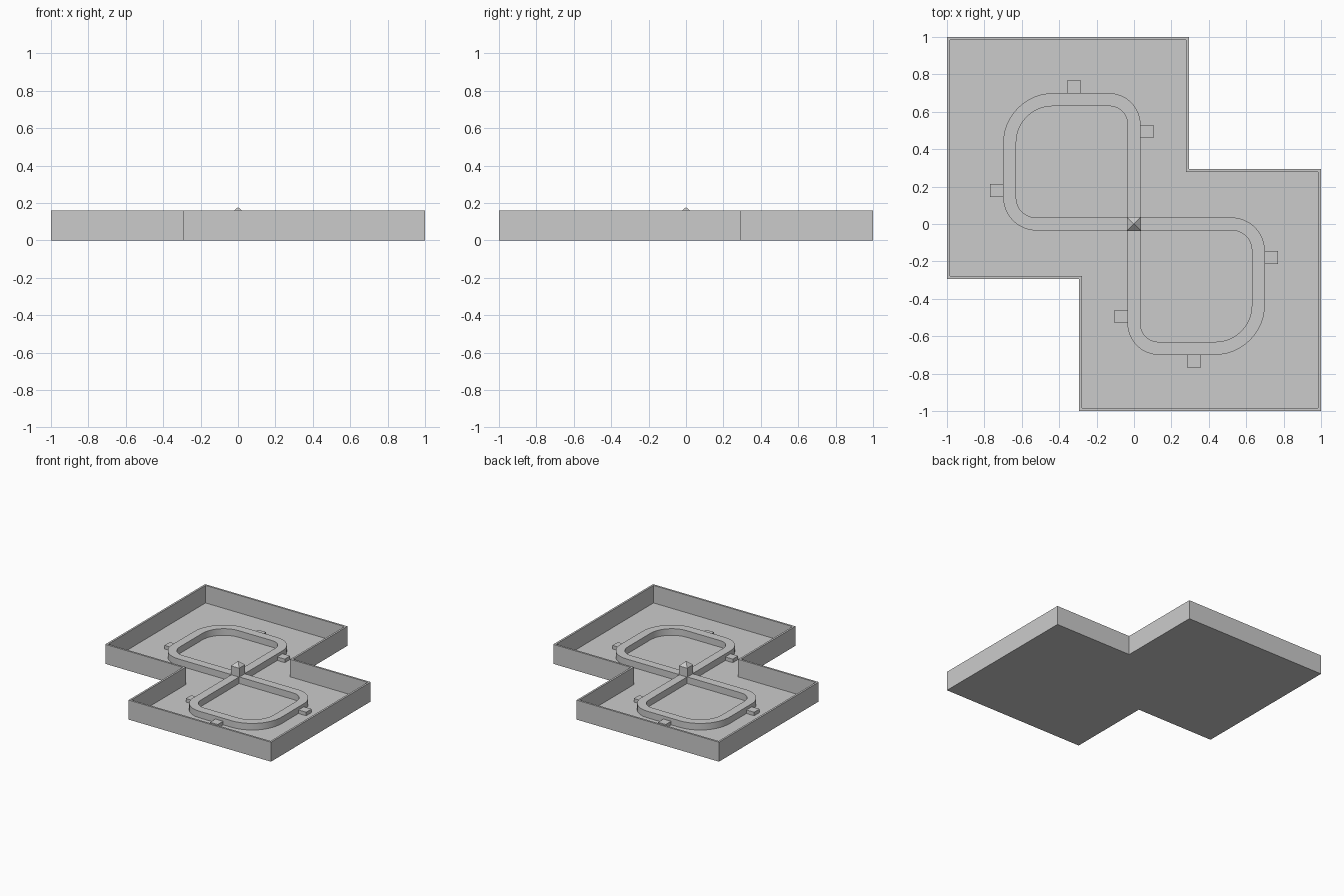
import bpy
import bmesh
from math import sin, cos, pi, radians

cube = bpy.data.objects.get("Cube")
if cube:
    bpy.data.objects.remove(cube, do_unlink=True)

WALL = 0.016      # shell thickness
RIM = 0.16        # tray height
EDGE = 0.295      # where the two overlapping squares step
TRACK_TOP = 0.07
TAB_TOP = 0.045
HALF = 0.035      # half the track width

grey = bpy.data.materials.new("plain_grey")
grey.use_nodes = True
colour = (0.6, 0.6, 0.6, 1)
grey.diffuse_color = colour
grey.node_tree.nodes["Principled BSDF"].inputs["Base Color"].default_value = colour


def finish(name, bm, smooth=False):
    bmesh.ops.recalc_face_normals(bm, faces=bm.faces)
    mesh = bpy.data.meshes.new(name)
    bm.to_mesh(mesh)
    bm.free()
    mesh.materials.append(grey)
    obj = bpy.data.objects.new(name, mesh)
    bpy.context.collection.objects.link(obj)
    if smooth:
        bpy.ops.object.select_all(action="DESELECT")
        obj.select_set(True)
        bpy.context.view_layer.objects.active = obj
        bpy.ops.object.shade_smooth_by_angle(angle=radians(30))
    return obj


def extrude_up(bm, faces, height):
    """Give flat faces a thickness along z and return the top faces."""
    out = bmesh.ops.extrude_face_region(bm, geom=faces, use_keep_orig=True)["geom"]
    moved = [v for v in out if isinstance(v, bmesh.types.BMVert)]
    bmesh.ops.translate(bm, verts=moved, vec=(0, 0, height))
    return [f for f in out if isinstance(f, bmesh.types.BMFace)]


def stepped_outline(inset):
    """Outline of two squares overlapping on a diagonal."""
    a, b = 1 - inset, EDGE - inset
    half = [(-b, -a), (a, -a), (a, b), (b, b)]
    return half + [(-x, -y) for x, y in half]


# Tray: floor plate, outer walls, narrow rim, inner walls
bm = bmesh.new()
rings = []
for inset, z in ((0, 0), (0, RIM), (WALL, RIM), (WALL, WALL)):
    rings.append([bm.verts.new((x, y, z)) for x, y in stepped_outline(inset)])
bm.faces.new(rings[0])
bm.faces.new(rings[-1])
for low, high in zip(rings, rings[1:]):
    for i in range(len(low)):
        j = (i + 1) % len(low)
        bm.faces.new((low[i], low[j], high[j], high[i]))
finish("tray", bm)


def rounded_loop(left, right, bottom, top, trim, steps=12):
    """Loop with three rounded corners and a square one at the crossing."""
    corners = ((right, top, 0.17, 0), (left, top, 0.27, 1), (left, bottom, 0.18, 2))
    pts = []
    for x, y, radius, quarter in corners:
        r = radius - trim
        cx = x - r if x == right else x + r
        cy = y - r if y == top else y + r
        for i in range(steps + 1):
            a = (quarter + i / steps) * pi / 2
            pts.append((cx + r * cos(a), cy + r * sin(a)))
    return pts + [(right, bottom)]


def make_track(name, sign):
    bm = bmesh.new()
    outer = rounded_loop(-0.7, HALF, -HALF, 0.7, 0)
    inner = rounded_loop(-0.63, -HALF, HALF, 0.63, 0.075)
    o = [bm.verts.new((sign * x, sign * y, WALL)) for x, y in outer]
    n = [bm.verts.new((sign * x, sign * y, WALL)) for x, y in inner]
    faces = []
    for i in range(len(o)):
        j = (i + 1) % len(o)
        faces.append(bm.faces.new((o[i], o[j], n[j], n[i])))
    extrude_up(bm, faces, TRACK_TOP - WALL)
    finish(name, bm, smooth=True)


def make_tab(name, x, y):
    bm = bmesh.new()
    corners = ((-HALF, -HALF), (HALF, -HALF), (HALF, HALF), (-HALF, HALF))
    base = bm.faces.new([bm.verts.new((x + dx, y + dy, WALL)) for dx, dy in corners])
    extrude_up(bm, [base], TAB_TOP - WALL)
    finish(name, bm)


# Two looped tracks, each with three tabs on its outer edge
for label, sign in (("back", 1), ("front", -1)):
    make_track(label + "_loop_track", sign)
    for part, x, y in (("end", -0.32, 0.735), ("outer", -0.735, 0.18), ("inner", 0.068, 0.495)):
        make_tab(f"{label}_{part}_tab", sign * x, sign * y)

# Central post with a pyramid cap
bm = bmesh.new()
w = 0.038
base = bm.faces.new([bm.verts.new((x, y, WALL)) for x, y in ((-w, -w), (w, -w), (w, w), (-w, w))])
top = extrude_up(bm, [base], 0.143 - WALL)
poke = bmesh.ops.poke(bm, faces=top)
bmesh.ops.translate(bm, verts=poke["verts"], vec=(0, 0, 0.035))
finish("center_post", bm)
